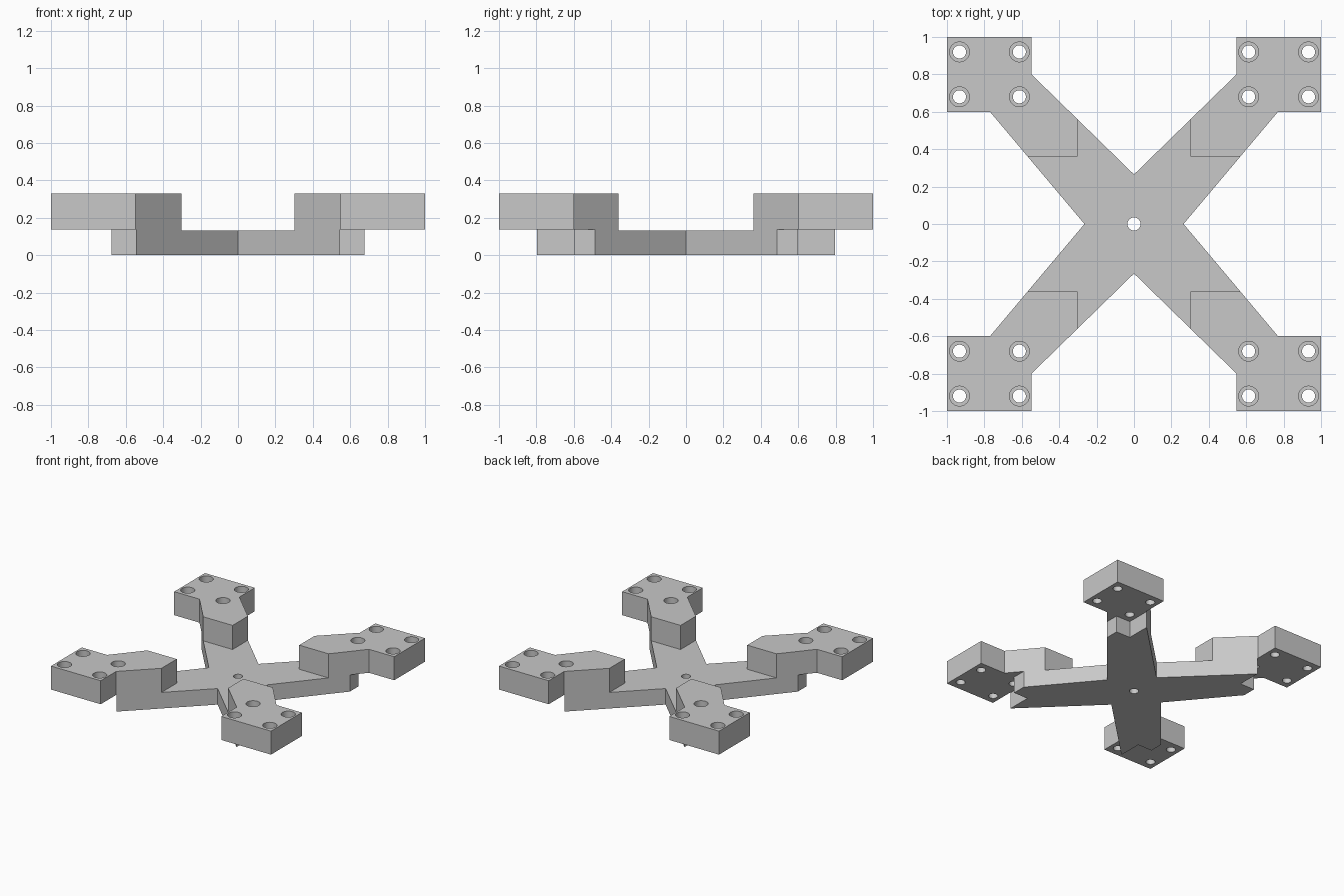
import bpy, bmesh

cube = bpy.data.objects.get("Cube")
if cube:
    bpy.data.objects.remove(cube, do_unlink=True)

grey = bpy.data.materials.new("light grey")
grey.use_nodes = True
grey.diffuse_color = (0.58, 0.58, 0.58, 1)
grey.node_tree.nodes["Principled BSDF"].inputs["Base Color"].default_value = grey.diffuse_color

TOP, SLAB, UNDER = 0.33, 0.132, 0.137


def mirror_quadrant(points):
    """Repeat a quadrant outline, running from +x to +y, around all four sides."""
    loop = []
    for sx, sy in ((1, 1), (-1, 1), (-1, -1), (1, -1)):
        part = [(x * sx, y * sy) for x, y in points]
        loop += part if sx * sy > 0 else part[::-1]
    # drop points doubled on the axes
    clean = [p for i, p in enumerate(loop) if p != loop[i - 1]]
    return clean


def prisms(name, outlines, z0, z1):
    bm = bmesh.new()
    for outline in outlines:
        face = bm.faces.new([bm.verts.new((x, y, z0)) for x, y in outline])
        up = bmesh.ops.extrude_face_region(bm, geom=[face])["geom"]
        bmesh.ops.translate(bm, vec=(0, 0, z1 - z0),
                            verts=[v for v in up if isinstance(v, bmesh.types.BMVert)])
    return finish(bm, name)


def cylinders(name, centres, radius, z0, z1):
    bm = bmesh.new()
    for x, y in centres:
        made = bmesh.ops.create_cone(bm, cap_ends=True, segments=40, radius1=radius,
                                     radius2=radius, depth=z1 - z0)
        bmesh.ops.translate(bm, vec=(x, y, (z0 + z1) / 2), verts=made["verts"])
    return finish(bm, name)


def finish(bm, name):
    bmesh.ops.recalc_face_normals(bm, faces=bm.faces)
    mesh = bpy.data.meshes.new(name)
    bm.to_mesh(mesh)
    bm.free()
    mesh.materials.append(grey)
    obj = bpy.data.objects.new(name, mesh)
    bpy.context.collection.objects.link(obj)
    return obj


# Cross frame with four corner pads, at full height
frame = prisms("cross_frame", [mirror_quadrant(
    [(0.265, 0), (0.77, 0.6), (1, 0.6), (1, 1), (0.548, 1), (0.548, 0.8), (0, 0.265)])], 0, TOP)

# Lowered middle of the cross
step = prisms("middle_cutter", [mirror_quadrant(
    [(1.2, 0), (1.2, 0.362), (0.303, 0.362), (0.303, 1.2), (0, 1.2)])], SLAB, 0.5)

# Clearance under each pad, leaving a notched foot
notch = [(0.675, 0.3), (1.2, 0.3), (1.2, 1.2), (0.545, 1.2), (0.545, 0.6), (0.675, 0.6)]
clearance = prisms("pad_clearance_cutter",
                   [[(x * sx, y * sy) for x, y in notch] for sx in (1, -1) for sy in (1, -1)],
                   -0.1, UNDER)

# Screw holes with counterbores, and the centre hole
screws = [(sx * x, sy * y) for sx in (1, -1) for sy in (1, -1)
          for x in (0.613, 0.933) for y in (0.68, 0.92)]
holes = cylinders("hole_cutter", screws + [(0, 0)], 0.035, -0.1, 0.5)
bores = cylinders("counterbore_cutter", screws, 0.053, TOP - 0.1, 0.5)

for cutter in (step, clearance, holes, bores):
    mod = frame.modifiers.new(cutter.name, "BOOLEAN")
    mod.operation = "DIFFERENCE"
    mod.solver = "EXACT"
    mod.object = cutter
    cutter.hide_render = True
    cutter.hide_set(True)

# Bake the cuts, then remove the cutters
bpy.context.view_layer.update()
result = bpy.data.meshes.new_from_object(
    frame.evaluated_get(bpy.context.evaluated_depsgraph_get()))
frame.modifiers.clear()
frame.data = result
for cutter in (step, clearance, holes, bores):
    bpy.data.objects.remove(cutter, do_unlink=True)

# Round hole walls, crisp edges elsewhere
bpy.ops.object.select_all(action="DESELECT")
frame.select_set(True)
bpy.context.view_layer.objects.active = frame
bpy.ops.object.shade_smooth_by_angle(angle=0.5)
